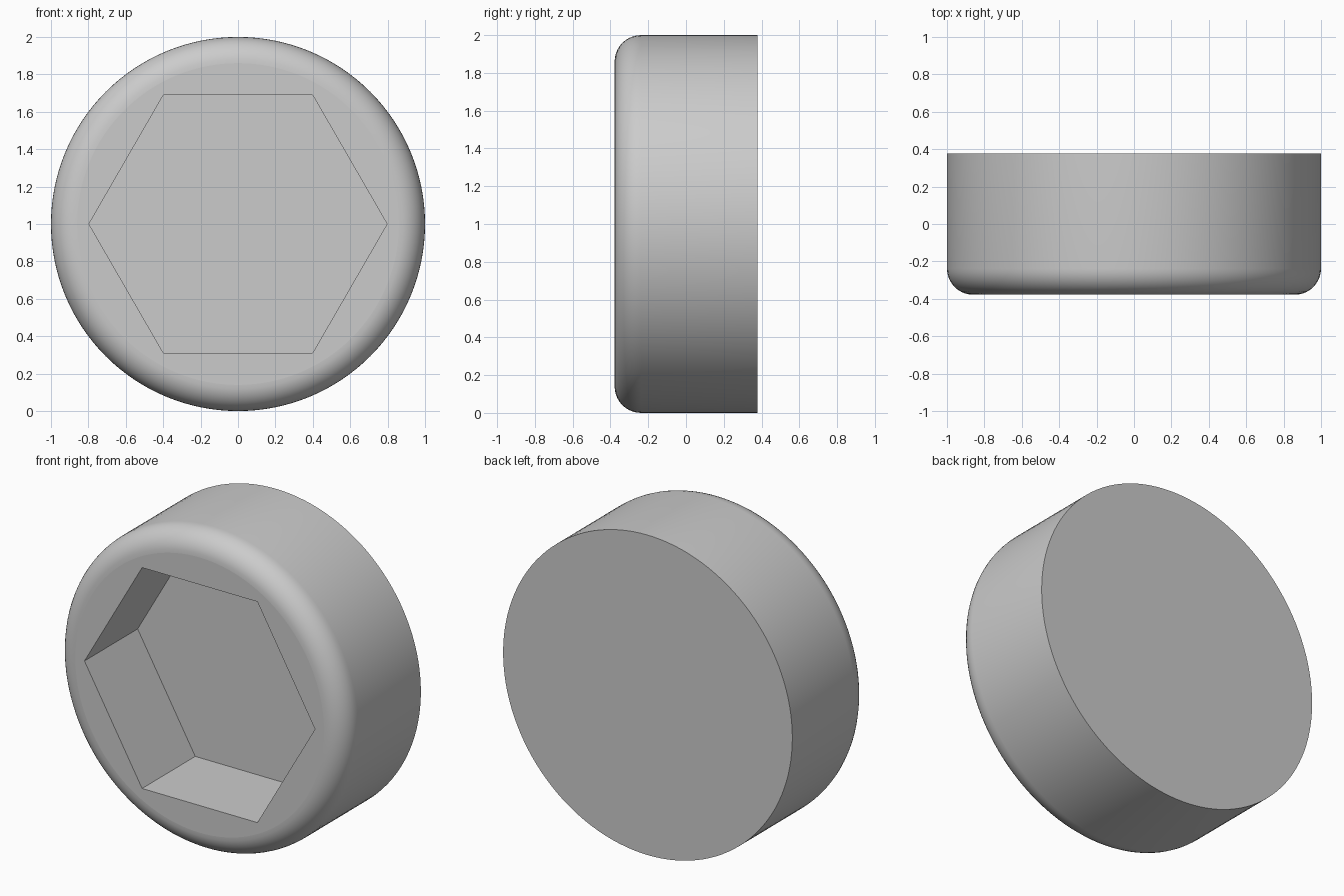
import bpy
import bmesh
from math import radians
from mathutils import Matrix

RADIUS = 1.0
HALF_DEPTH = 0.378
ROUNDING = 0.14
SOCKET_RADIUS = 0.797
SOCKET_DEPTH = 0.525

default_cube = bpy.data.objects.get("Cube")
if default_cube:
    bpy.data.objects.remove(default_cube, do_unlink=True)

grey = bpy.data.materials.new("plain_grey")
grey.use_nodes = True
colour = (0.6, 0.6, 0.6, 1.0)
grey.diffuse_color = colour
grey.node_tree.nodes["Principled BSDF"].inputs["Base Color"].default_value = colour


def prism(name, sides, radius, y_front, y_back, rounding=0):
    """Regular prism along y with corners on the x axis, optionally rounded at the front."""
    bm = bmesh.new()
    bmesh.ops.create_cone(bm, cap_ends=True, segments=sides, radius1=radius,
                          radius2=radius, depth=y_back - y_front)
    bmesh.ops.transform(bm, verts=bm.verts, matrix=(
        Matrix.Translation((0, (y_front + y_back) / 2, RADIUS))
        @ Matrix.Rotation(radians(90), 4, "X")
        @ Matrix.Rotation(radians(90), 4, "Z")))
    if rounding:
        rim = [e for e in bm.edges
               if all(abs(v.co.y - y_front) < 0.001 for v in e.verts)]
        bmesh.ops.bevel(bm, geom=rim, offset=rounding, segments=10,
                        profile=0.5, affect="EDGES")
    bmesh.ops.recalc_face_normals(bm, faces=bm.faces)
    mesh = bpy.data.meshes.new(name)
    bm.to_mesh(mesh)
    bm.free()
    mesh.materials.append(grey)
    obj = bpy.data.objects.new(name, mesh)
    bpy.context.collection.objects.link(obj)
    return obj


# Round head with a softened front rim
head = prism("socket_head", 128, RADIUS, -HALF_DEPTH, HALF_DEPTH, ROUNDING)

# Hexagonal recess cut into the front
cutter = prism("hex_cutter", 6, SOCKET_RADIUS, -HALF_DEPTH - 0.2,
               -HALF_DEPTH + SOCKET_DEPTH)
cutter.hide_render = True
cut = head.modifiers.new("hex_recess", "BOOLEAN")
cut.operation = "DIFFERENCE"
cut.solver = "EXACT"
cut.object = cutter

bpy.ops.object.select_all(action="DESELECT")
head.select_set(True)
bpy.context.view_layer.objects.active = head
bpy.ops.object.modifier_apply(modifier=cut.name)
bpy.data.objects.remove(cutter, do_unlink=True)

# Smooth rim and wall, flat end faces
bpy.ops.object.shade_smooth_by_angle(angle=radians(30))
for face in head.data.polygons:
    if abs(face.normal.y) > 0.9999:
        face.use_smooth = False
